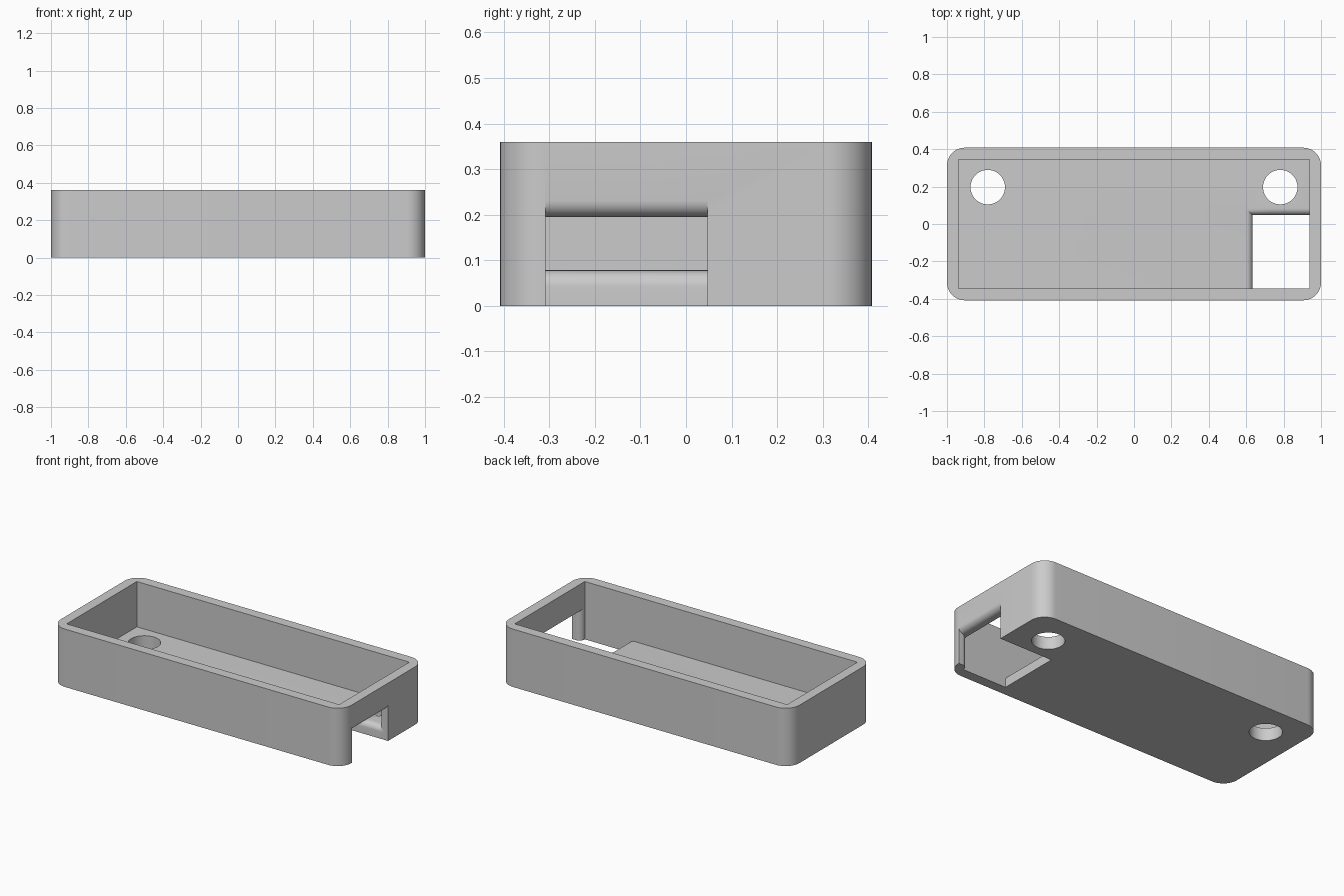
import bpy, bmesh, math

cube = bpy.data.objects.get("Cube")
if cube:
    bpy.data.objects.remove(cube, do_unlink=True)

# Main dimensions
HX, HY, H = 1.0, 0.408, 0.36          # outer half sizes and height
IX, IY, FLOOR = 0.938, 0.345, 0.078   # cavity half sizes and floor level
CORNER, R = 0.095, 0.036              # outer corner radius, edge fillet radius
PX, PY0, PY1, PZ = 0.634, -0.308, 0.047, 0.195  # port opening limits
LOW, OUT = -0.1, 1.2                  # overshoot for the cutters

grey = bpy.data.materials.new("light_grey")
grey.use_nodes = True
grey.diffuse_color = (0.6, 0.6, 0.6, 1)
grey.node_tree.nodes["Principled BSDF"].inputs["Base Color"].default_value = (0.6, 0.6, 0.6, 1)


def loft(name, rings):
    """Closed solid through a list of matching point rings."""
    bm = bmesh.new()
    loops = [[bm.verts.new(p) for p in ring] for ring in rings]
    n = len(loops[0])
    for a, b in zip(loops, loops[1:]):
        for i in range(n):
            j = (i + 1) % n
            bm.faces.new((a[i], a[j], b[j], b[i]))
    bm.faces.new(loops[0])
    bm.faces.new(loops[-1])
    bmesh.ops.recalc_face_normals(bm, faces=bm.faces)
    mesh = bpy.data.meshes.new(name)
    bm.to_mesh(mesh)
    bm.free()
    obj = bpy.data.objects.new(name, mesh)
    bpy.context.collection.objects.link(obj)
    return obj


def rect_z(z, x0, x1, y0, y1):
    return [(x0, y0, z), (x1, y0, z), (x1, y1, z), (x0, y1, z)]


def rect_x(x, y0, y1, z0, z1):
    return [(x, y0, z0), (x, y1, z0), (x, y1, z1), (x, y0, z1)]


def box(name, x0, x1, y0, y1, z0, z1):
    return loft(name, [rect_z(z, x0, x1, y0, y1) for z in (z0, z1)])


def circle(z, cx, cy, r, n=48):
    return [(cx + r * math.cos(math.tau * i / n), cy + r * math.sin(math.tau * i / n), z)
            for i in range(n)]


def rounded_rect(z, steps=12):
    pts = []
    for k, (sx, sy) in enumerate(((1, 1), (-1, 1), (-1, -1), (1, -1))):
        for i in range(steps + 1):
            a = math.pi / 2 * (k + i / steps)
            pts.append((sx * (HX - CORNER) + CORNER * math.cos(a),
                        sy * (HY - CORNER) + CORNER * math.sin(a), z))
    return pts


# Fillet profile: depth below the surface and sideways flare, from surface inward
STEPS = 8
angles = [math.pi / 2 * i / STEPS for i in range(STEPS + 1)]
fillet = [(R * (1 - math.cos(a)), R * (1 - math.sin(a))) for a in angles]

# Outer body
tray = loft("enclosure_tray", [rounded_rect(0), rounded_rect(H)])
tray.data.materials.append(grey)

cutters = [box("cavity", -IX, IX, -IY, IY, FLOOR, H + 0.1)]

# Mounting holes
for side in (-1, 1):
    cutters.append(loft("mounting_hole", [circle(z, side * 0.782, 0.197, 0.092)
                                          for z in (LOW, FLOOR + 0.05)]))

# Floor opening with rounded upper edges
cutters.append(loft("floor_opening",
    [rect_z(FLOOR + 0.02, PX - R, IX, -IY, PY1 + R)]
    + [rect_z(FLOOR - t, PX - d, IX, -IY, PY1 + d) for t, d in fillet]
    + [rect_z(LOW, PX, IX, -IY, PY1)]))

# Port through the end wall
cutters.append(box("port", 0.8, OUT, PY0, PY1, LOW, PZ))

# Rounded inner edges of both port sides, and their blend into the floor edge
cutters.append(loft("rear_jamb",
    [rect_x(IX + t, -0.2, PY1 + d, FLOOR - t, PZ) for t, d in fillet]
    + [rect_x(OUT, -0.2, PY1, FLOOR - R, PZ)]))
cutters.append(loft("front_jamb",
    [rect_x(IX + t, PY0 - d, -0.2, LOW, PZ) for t, d in fillet]
    + [rect_x(OUT, PY0, -0.2, LOW, PZ)]))
cutters.append(loft("jamb_blend",
    [rect_z(FLOOR - t, 0.75, IX + t, -0.2, PY1 + d) for t, d in fillet]))

# Rounded outer edge above the port
lintel = [(HX - t, PZ + d) for t, d in fillet]
lintel += [(HX - R, PZ - 0.05), (OUT, PZ - 0.05), (OUT, PZ + R)]
cutters.append(loft("lintel_edge", [[(x, y, z) for x, z in lintel] for y in (PY0, PY1)]))

# Cut everything out of the body
bpy.ops.object.select_all(action='DESELECT')
bpy.context.view_layer.objects.active = tray
tray.select_set(True)
for cutter in cutters:
    mod = tray.modifiers.new("cut", 'BOOLEAN')
    mod.operation = 'DIFFERENCE'
    mod.solver = 'EXACT'
    mod.object = cutter
    bpy.ops.object.modifier_apply(modifier=mod.name)
    bpy.data.objects.remove(cutter, do_unlink=True)

bpy.ops.object.shade_smooth_by_angle(angle=math.radians(30))
